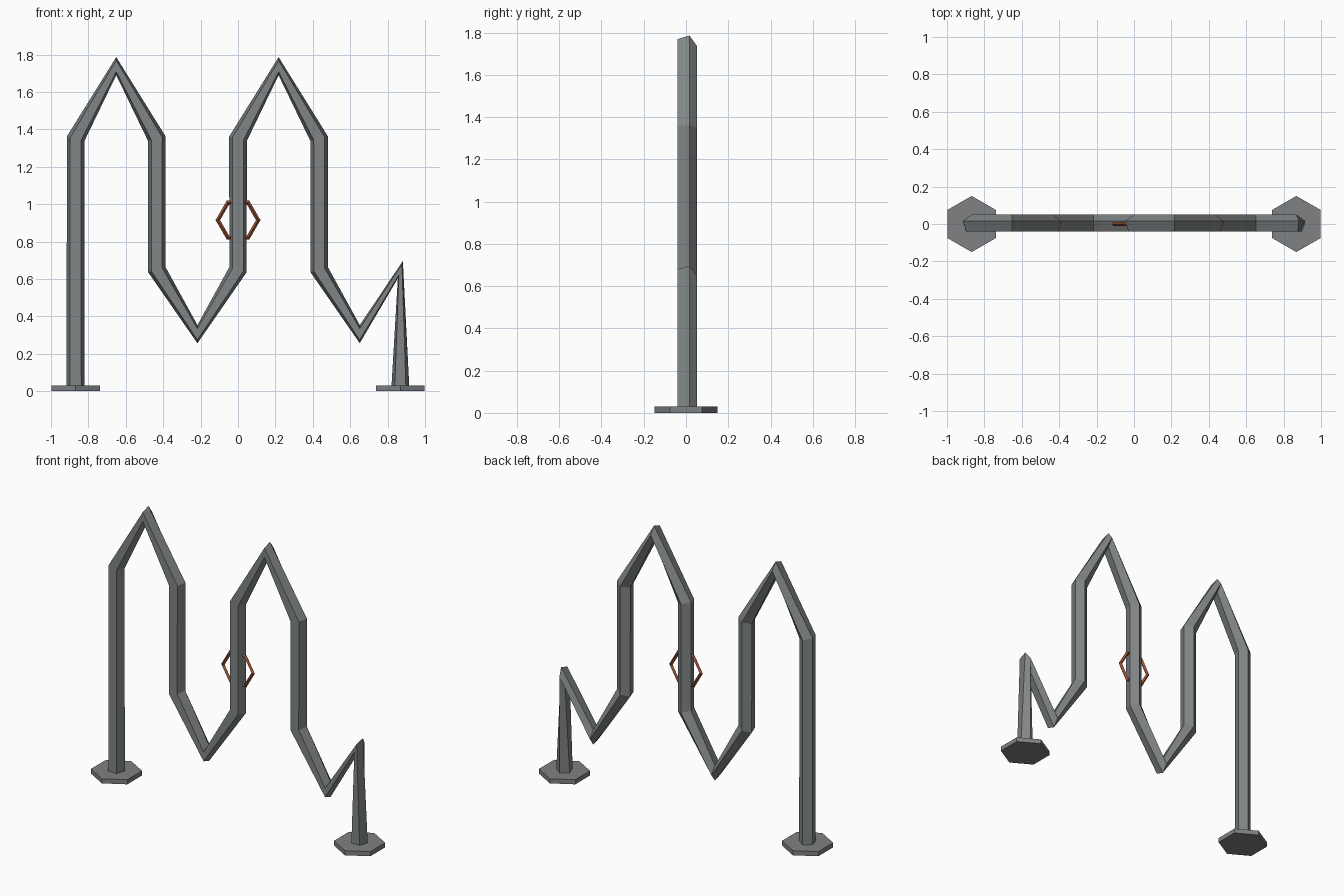
import bpy, bmesh
from math import sin, cos, pi
from mathutils import Vector, Matrix

cube = bpy.data.objects.get("Cube")
if cube:
    bpy.data.objects.remove(cube, do_unlink=True)


def material(name, rgb):
    m = bpy.data.materials.new(name)
    m.use_nodes = True
    m.diffuse_color = (*rgb, 1)
    m.node_tree.nodes["Principled BSDF"].inputs["Base Color"].default_value = (*rgb, 1)
    return m


def finish(name, bm, mat):
    bmesh.ops.recalc_face_normals(bm, faces=bm.faces)
    mesh = bpy.data.meshes.new(name)
    bm.to_mesh(mesh)
    bm.free()
    mesh.materials.append(mat)
    obj = bpy.data.objects.new(name, mesh)
    bpy.context.collection.objects.link(obj)
    return obj


def bridge(bm, a, b):
    for i in range(len(a)):
        j = (i + 1) % len(a)
        bm.faces.new((a[i], a[j], b[j], b[i]))


steel = material("painted steel", (0.22, 0.235, 0.24))
plate = material("plate grey", (0.215, 0.22, 0.23))
copper = material("copper orange", (0.36, 0.095, 0.035))

# Zigzag tube: a five-sided section swept along a path in the xz plane
STEP, LOW, HIGH, PEAK, DIP = 0.217, 0.65, 1.35, 1.738, 0.305
END = 4 * STEP
path = [Vector((x, 0, z)) for x, z in [
    (-END, 0.01), (-END, HIGH), (-3 * STEP, PEAK), (-2 * STEP, HIGH),
    (-2 * STEP, LOW), (-STEP, DIP), (0, LOW), (0, HIGH), (STEP, PEAK),
    (2 * STEP, HIGH), (2 * STEP, LOW), (3 * STEP, DIP), (END, LOW), (END, 0.01)]]
RADIUS, SIDES = 0.051, 5
bm = bmesh.new()
rings = []
for i, p in enumerate(path):
    before = (p - path[i - 1]).normalized() if i else Vector()
    after = (path[i + 1] - p).normalized() if i + 1 < len(path) else Vector()
    t = (before + after).normalized()
    side = Vector((t.z, 0, -t.x))
    rings.append([bm.verts.new(p + side * RADIUS * sin(2 * pi * k / SIDES)
                               + Vector((0, RADIUS * cos(2 * pi * k / SIDES), 0)))
                  for k in range(SIDES)])
for a, b in zip(rings, rings[1:]):
    bridge(bm, a, b)
bm.faces.new(rings[0])
bm.faces.new(rings[-1])
finish("zigzag_tube", bm, steel)

# Hexagonal foot plates
for name, x in (("right_foot_plate", -END), ("left_foot_plate", END)):
    bm = bmesh.new()
    bmesh.ops.create_cone(bm, cap_ends=True, segments=6, radius1=0.15, radius2=0.15,
                          depth=0.03, matrix=Matrix.Translation((x, 0, 0.015)))
    # Points of the hexagon face front and back
    if max(v.co.y for v in bm.verts) < 0.14:
        bmesh.ops.rotate(bm, verts=bm.verts, cent=(x, 0, 0),
                         matrix=Matrix.Rotation(pi / 6, 3, 'Z'))
    finish(name, bm, plate)

# Six-sided ring hung around the middle upright
bm = bmesh.new()
loops = []
for i in range(6):
    a = i * pi / 3
    loops.append([bm.verts.new((cos(a) * r, y, 0.915 + sin(a) * r))
                  for r, y in ((0.12, 0), (0.108, 0.012), (0.096, 0), (0.108, -0.012))])
for i in range(6):
    bridge(bm, loops[i], loops[(i + 1) % 6])
finish("hexagon_ring", bm, copper)
